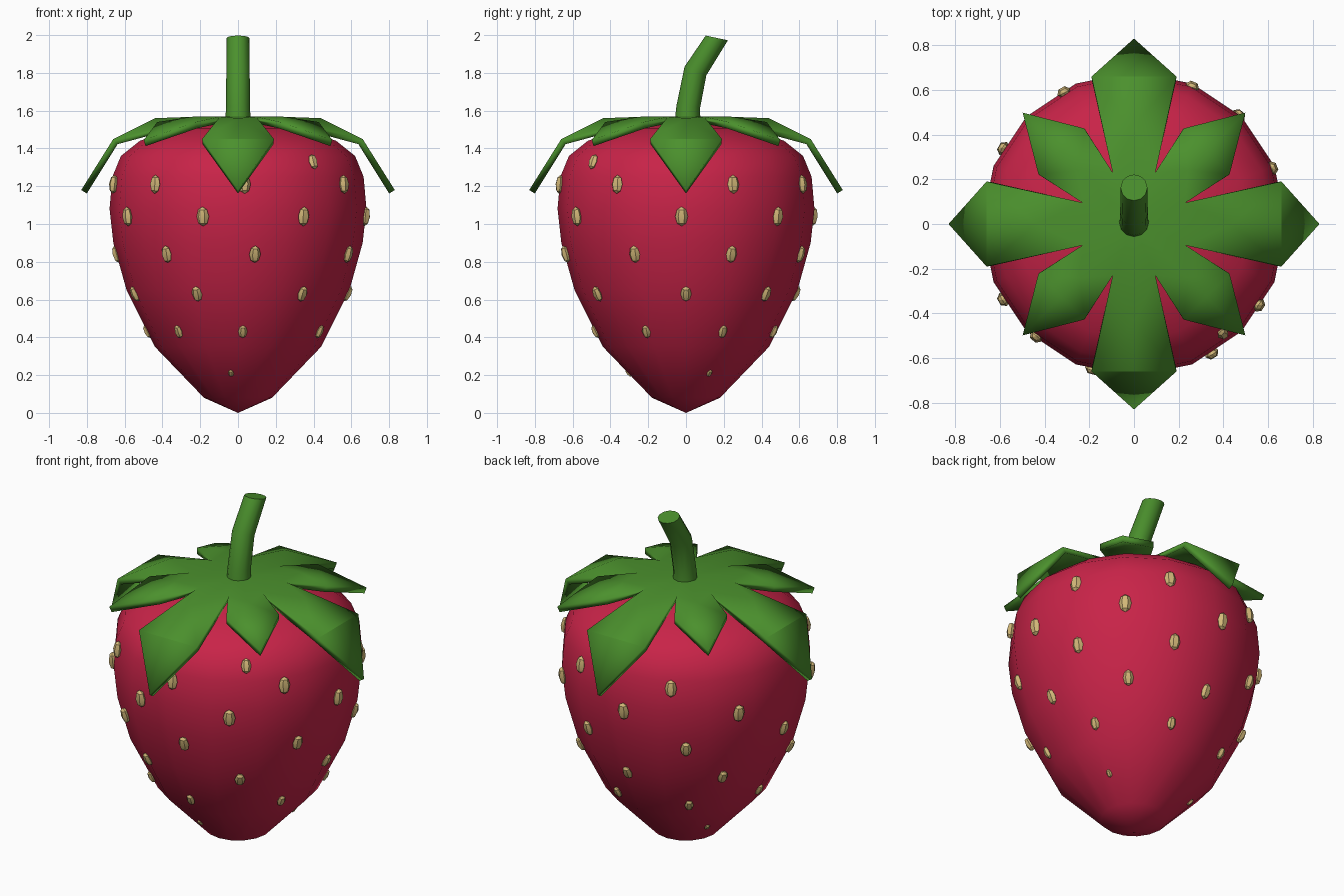
import bpy, bmesh, math
from mathutils import Vector, Matrix

if "Cube" in bpy.data.objects:
    bpy.data.objects.remove(bpy.data.objects["Cube"])


def material(name, rgb):
    m = bpy.data.materials.new(name)
    m.diffuse_color = (*rgb, 1)
    m.use_nodes = True
    m.node_tree.nodes["Principled BSDF"].inputs["Base Color"].default_value = m.diffuse_color
    return m


RED = material("red", (0.58, 0.017, 0.065))
GREEN = material("green", (0.07, 0.28, 0.026))
TAN = material("tan", (0.65, 0.48, 0.19))


def finish(bm, name, mat, angle):
    bmesh.ops.recalc_face_normals(bm, faces=bm.faces)
    mesh = bpy.data.meshes.new(name)
    bm.to_mesh(mesh)
    bm.free()
    mesh.materials.append(mat)
    ob = bpy.data.objects.new(name, mesh)
    bpy.context.collection.objects.link(ob)
    bpy.ops.object.select_all(action='DESELECT')
    ob.select_set(True)
    bpy.context.view_layer.objects.active = ob
    if angle:
        bpy.ops.object.shade_smooth_by_angle(angle=math.radians(angle))
    return ob


def polar(r, deg, z):
    a = math.radians(deg)
    return Vector((r * math.cos(a), r * math.sin(a), z))


def bridge(bm, rings):
    for a, b in zip(rings, rings[1:]):
        n = len(a)
        for i in range(n):
            bm.faces.new((a[i], a[(i + 1) % n], b[(i + 1) % n], b[i]))


# Berry body: 16-sided lathe
PROFILE = [(.18, .08), (.44, .35), (.59, .65), (.66, .9), (.68, 1.08),
           (.665, 1.25), (.62, 1.36), (.52, 1.44), (.35, 1.505), (.16, 1.535)]
bm = bmesh.new()
rings = [[bm.verts.new(polar(r, i * 22.5, z)) for i in range(16)] for r, z in PROFILE]
bridge(bm, rings)
for ring, z in ((rings[0], 0), (rings[-1], 1.545)):
    tip = bm.verts.new((0, 0, z))
    for i in range(16):
        bm.faces.new((ring[i], ring[(i + 1) % 16], tip))
finish(bm, "berry_body", RED, 60)

# Leafy crown: four long and four short pointed leaves joined at the middle
bm = bmesh.new()
centre = bm.verts.new((0, 0, 1.57))
notch = [bm.verts.new(polar(.25, 22.5 + 45 * i, 1.568)) for i in range(8)]
for i in range(8):
    a = 45 * i
    if i % 2 == 0:
        mid, wide_r, wide_w, wide_z, tip_r, tip_z = (.44, 1.56), .66, .19, 1.45, .83, 1.18
    else:
        mid, wide_r, wide_w, wide_z, tip_r, tip_z = (.34, 1.568), .46, .145, 1.54, .705, 1.445
    rot = Matrix.Rotation(math.radians(a), 3, 'Z')
    m0 = bm.verts.new(rot @ Vector((mid[0], 0, mid[1])))
    m1 = bm.verts.new(rot @ Vector((wide_r, 0, wide_z)))
    tip = bm.verts.new(rot @ Vector((tip_r, 0, tip_z)))
    for s, base in ((-1, notch[i - 1]), (1, notch[i])):
        w = bm.verts.new(rot @ Vector((wide_r, s * wide_w, wide_z)))
        for f in ((centre, base, m0), (m0, base, w), (m0, w, m1), (m1, w, tip)):
            bm.faces.new(f if s < 0 else f[::-1])
crown = finish(bm, "leaf_crown", GREEN, 30)
if crown.data.polygons[0].normal.z < 0:
    crown.data.flip_normals()
solid = crown.modifiers.new("thickness", 'SOLIDIFY')
solid.thickness = .035
solid.offset = -1

# Stem: bent tube leaning backwards
bm = bmesh.new()
rings = []
for y, z, r, tilt in ((.008, 1.54, .068, 0), (.012, 1.62, .063, 5),
                      (.05, 1.81, .062, 22), (.163, 1.985, .06, 12)):
    t = math.radians(tilt)
    ring = []
    for i in range(12):
        p = polar(r, i * 30, 0)
        ring.append(bm.verts.new((p.x, y + p.y * math.cos(t), z - p.y * math.sin(t))))
    rings.append(ring)
bridge(bm, rings)
bm.faces.new(rings[0])
bm.faces.new(rings[-1])
finish(bm, "stem", GREEN, 50)


# Seeds: small faceted ovals lying on the skin
def skin(z):
    for (r0, z0), (r1, z1) in zip(PROFILE, PROFILE[1:]):
        if z0 <= z <= z1:
            return r0 + (r1 - r0) * (z - z0) / (z1 - z0), Vector((r1 - r0, 0, z1 - z0)).normalized()


ROWS = [(.21, .023, (-97, 24, 147)),
        (.43, .037, (-131, -87, -26, 24, 75, 127, 180)),
        (.63, .044, (-160, -112, -54, 0, 47, 92, 145)),
        (.84, .047, (-126, -82, -25, 22, 70, 125, 180)),
        (1.04, .052, (-150, -106, -59, -2, 46, 95, 150)),
        (1.21, .050, (-170, -131, -87, -33, 22, 67, 118)),
        (1.33, .042, (-51,))]
bm = bmesh.new()
for z, size, angles in ROWS:
    r, up = skin(z)
    out = Vector((up.z, 0, -up.x))
    frame = Matrix((out, Vector((0, 1, 0)), up)).transposed().to_4x4()
    for a in angles:
        m = (Matrix.Rotation(math.radians(a), 4, 'Z') @ Matrix.Translation((r, 0, z)) @ frame
             @ Matrix.Diagonal((size * .5, size * .65, size, 1)))
        bmesh.ops.create_uvsphere(bm, u_segments=6, v_segments=4, radius=1, matrix=m)
finish(bm, "seeds", TAN, 30)
